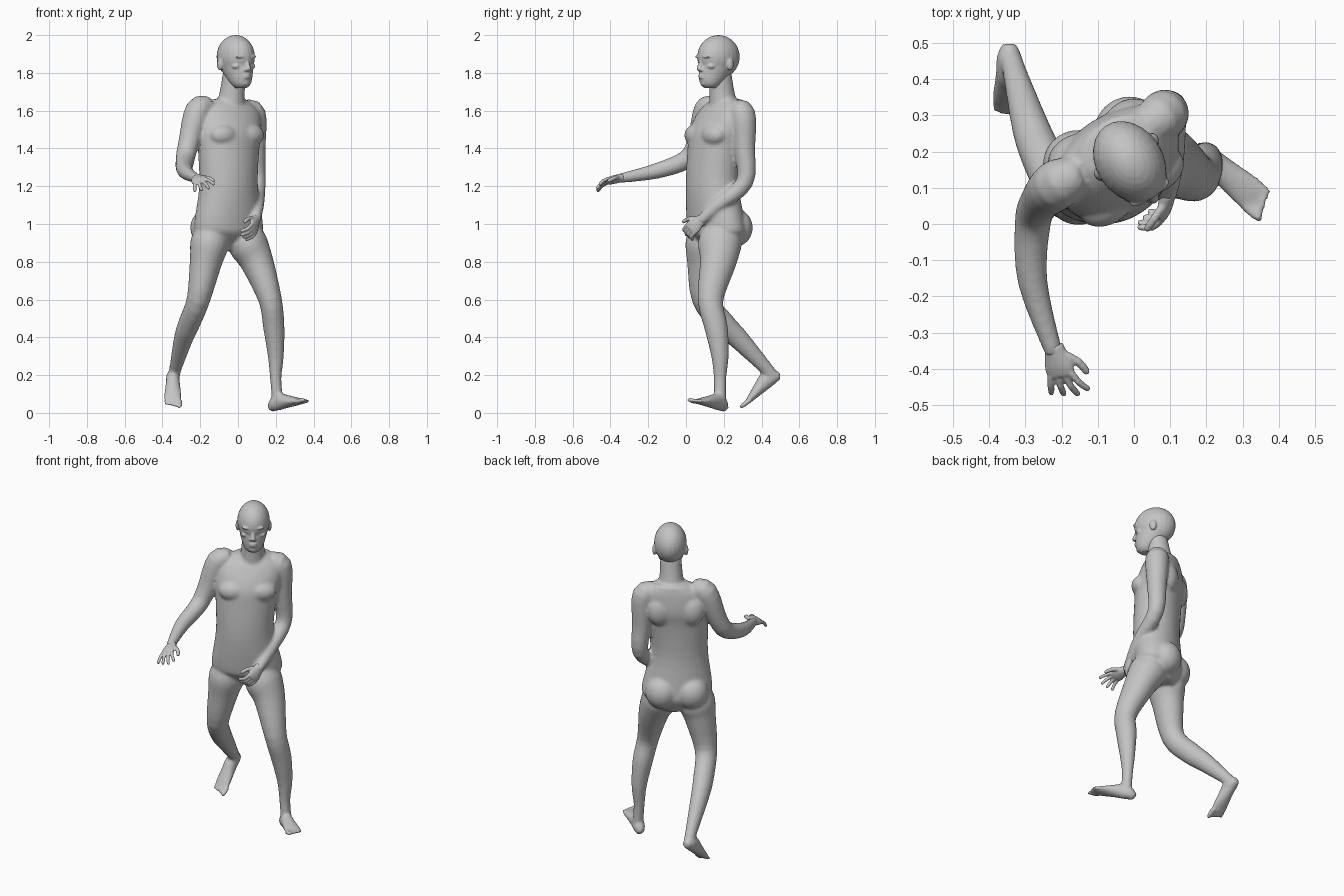
import bpy
import bmesh
import math
from mathutils import Vector, Matrix

if "Cube" in bpy.data.objects:
    bpy.data.objects.remove(bpy.data.objects["Cube"], do_unlink=True)

# Single plain grey for the whole figure
grey = bpy.data.materials.new("plain grey")
grey.use_nodes = True
colour = (0.55, 0.55, 0.55, 1)
grey.diffuse_color = colour
grey.node_tree.nodes["Principled BSDF"].inputs["Base Color"].default_value = colour

# Facing frame of the upper body, which is turned towards its left
TURN = Matrix.Rotation(math.radians(33), 4, "Z")
SIDE = TURN @ Vector((1, 0, 0))
FORWARD = TURN @ Vector((0, -1, 0))
ACROSS = Vector((1, 0, 0))
UP = Vector((0, 0, 1))
CHEST = Vector((-.05, .17, 0))
PELVIS = Vector((-.055, .165, 0))
SKULL = Vector((-.012, .172, 0))


def spline(rows, steps):
    """Smoothly interpolate rows of centre, width and depth."""
    rows = [Vector(row) for row in rows]
    result = []
    for i in range(len(rows) - 1):
        a, b = rows[max(i - 1, 0)], rows[i]
        c, d = rows[i + 1], rows[min(i + 2, len(rows) - 1)]
        for k in range(steps):
            t = k / steps
            result.append(b + (c - a) * (t / 2)
                          + (a * 2 - b * 5 + c * 4 - d) * (t * t / 2)
                          + (b * 3 - a - c * 3 + d) * (t ** 3 / 2))
    return result + [rows[-1]]


def loft(bm, rows, side=ACROSS, flat=False, segments=24, steps=4):
    """Skin a closed tube of elliptical rings; flat keeps every ring level."""
    path = spline(rows, steps)
    rings = []
    for i, row in enumerate(path):
        before, after = path[max(i - 1, 0)], path[min(i + 1, len(path) - 1)]
        tangent = UP if flat else Vector((after - before)[:3]).normalized()
        wide = (side - tangent * side.dot(tangent)).normalized()
        deep = tangent.cross(wide)
        centre, width, depth = Vector(row[:3]), row[3], row[4]
        ring = []
        for k in range(segments):
            angle = math.tau * k / segments
            offset = wide * width * math.cos(angle) + deep * depth * math.sin(angle)
            ring.append(bm.verts.new(centre + offset))
        rings.append(ring)
    for low, high in zip(rings, rings[1:]):
        for k in range(segments):
            n = (k + 1) % segments
            bm.faces.new((low[k], low[n], high[n], high[k]))
    bm.faces.new(rings[0][::-1])
    bm.faces.new(rings[-1])


def limb(bm, rows, ratio=1.0):
    """Tube through rows of x, y, z and radius."""
    loft(bm, [(x, y, z, r, r * ratio) for x, y, z, r in rows])


def blob(bm, origin, u, v, z, radii):
    """Ellipsoid placed sideways, forward and up in the turned frame."""
    place = origin + SIDE * u + FORWARD * v + UP * z
    matrix = Matrix.Translation(place) @ TURN @ Matrix.Diagonal((*radii, 1))
    bmesh.ops.create_uvsphere(bm, u_segments=24, v_segments=16, radius=1, matrix=matrix)


def digit(bm, points, radius):
    """Rounded, tapering finger or toe."""
    heading = (points[-1] - points[-2]).normalized()
    rows = [(*p, radius * (1 - i / 12), radius * (1 - i / 12)) for i, p in enumerate(points)]
    rows.append((*(points[-1] + heading * radius * .6), radius * .4, radius * .4))
    side = ACROSS if abs(heading.x) < .9 else UP
    loft(bm, rows, side, segments=12, steps=2)


def finish(bm, name, voxel, passes):
    """Blend the overlapping volumes into one smooth skin."""
    bmesh.ops.recalc_face_normals(bm, faces=bm.faces)
    mesh = bpy.data.meshes.new(name)
    bm.to_mesh(mesh)
    bm.free()
    mesh.materials.append(grey)
    part = bpy.data.objects.new(name, mesh)
    bpy.context.collection.objects.link(part)
    blend = part.modifiers.new("blend", "REMESH")
    blend.mode = "VOXEL"
    blend.voxel_size = voxel
    blend.use_smooth_shade = True
    soften = part.modifiers.new("soften", "SMOOTH")
    soften.factor = .5
    soften.iterations = passes


# Torso: level rings whose centres follow the hollow of the back
body = bmesh.new()
torso = [(.86, .07, .06), (.94, .18, .12), (1, .2, .13), (1.2, .165, .13),
         (1.4, .175, .13), (1.5, .19, .13), (1.6, .18, .1), (1.66, .1, .07)]
loft(body, [(CHEST.x, .14 + .4 * (z - 1.22) ** 2, z, w, d) for z, w, d in torso],
     SIDE, flat=True, segments=32)

# Neck
limb(body, [(-.04, .2, 1.6, .08), (-.03, .19, 1.7, .066), (-.02, .18, 1.8, .06)])

# Chest, shoulder blade and buttock muscles
for s in (-1, 1):
    blob(body, CHEST, s * .08, .08, 1.47, (.085, .06, .06))
    blob(body, CHEST, s * .09, -.08, 1.5, (.075, .055, .09))
    blob(body, PELVIS, s * .085, -.06, .98, (.095, .09, .1))

# Left arm drawn back, right arm reaching forward
limb(body, [(.03, .26, 1.6, .05), (.08, .3, 1.58, .068), (.09, .31, 1.4, .056),
            (.1, .31, 1.22, .046), (.1, .17, 1.1, .038), (.09, .07, 1.01, .026)])
limb(body, [(-.15, .14, 1.62, .05), (-.21, .11, 1.6, .07), (-.26, .06, 1.43, .056),
            (-.28, 0, 1.34, .05), (-.28, -.16, 1.28, .041), (-.22, -.36, 1.24, .024)])

# Left leg planted in front, right leg trailing with a bent knee
limb(body, [(.02, .2, 1, .08), (.05, .18, .9, .105), (.1, .17, .8, .088),
            (.17, .13, .6, .062), (.19, .16, .45, .056), (.2, .18, .3, .042),
            (.2, .18, .18, .03), (.21, .18, .06, .03)], 1.1)
limb(body, [(-.13, .13, 1, .08), (-.15, .11, .9, .102), (-.17, .1, .8, .086),
            (-.21, .1, .6, .062), (-.26, .2, .47, .057), (-.29, .28, .39, .05),
            (-.33, .42, .24, .033), (-.34, .45, .2, .033)], 1.1)


def foot(bm, heel, heading, medial):
    """Sole-aligned foot with five toes; medial picks the big toe's side."""
    heel, heading = Vector(heel), Vector(heading).normalized()
    side = heading.cross(UP).normalized()
    up = side.cross(heading)
    profile = [(0, .02, .02), (.03, .034, .036), (.07, .036, .045),
               (.12, .04, .035), (.19, .047, .02), (.22, .044, .013)]
    loft(bm, [(*(heel + heading * d + up * h), w, h) for d, w, h in profile], side)
    for i in range(5):
        start = heel + heading * .21 + up * .013 + side * medial * .018 * (2 - i)
        reach = heading * (.052 - .007 * i)
        digit(bm, [start, start + reach / 2, start + reach], .015 if i == 0 else .011)


foot(body, (.175, .205, 0), (.76, -.63, .22), 1)
foot(body, (-.345, .51, .18), (0, -.8, -.6), -1)
finish(body, "body", .009, 5)

# Skull and jaw
head = bmesh.new()
blob(head, SKULL, 0, 0, 1.885, (.093, .12, .115))
jaw = [(1.72, .05, .03, .035), (1.74, .05, .05, .055), (1.78, .03, .067, .083),
       (1.85, 0, .085, .11), (1.9, 0, .08, .1)]
loft(head, [(*(SKULL + FORWARD * v + UP * z), w, d) for z, v, w, d in jaw],
     SIDE, flat=True, segments=32)

# Nose, lips and chin
nose = [(1.81, .11, .012), (1.82, .12, .016), (1.85, .113, .011), (1.89, .1, .009)]
loft(head, [(*(SKULL + FORWARD * v + UP * z), r, r) for z, v, r in nose], SIDE, flat=True)
for z in (1.776, 1.788):
    blob(head, SKULL, 0, .107, z, (.023, .014, .006))
blob(head, SKULL, 0, .09, 1.746, (.026, .02, .016))

# Brows, eyes, cheeks, nostrils and ears
for s in (-1, 1):
    blob(head, SKULL, s * .034, .1, 1.886, (.03, .018, .009))
    blob(head, SKULL, s * .035, .09, 1.865, (.016, .016, .011))
    blob(head, SKULL, s * .046, .076, 1.835, (.025, .024, .016))
    blob(head, SKULL, s * .013, .114, 1.816, (.009, .011, .008))
    blob(head, SKULL, s * .09, -.016, 1.846, (.013, .02, .033))
finish(head, "head", .005, 3)


def hand(name, wrist, forward, thumb_side, palm_side, bend, spread):
    """Palm, four bent fingers and a thumb."""
    bm = bmesh.new()
    wrist, f = Vector(wrist), Vector(forward).normalized()
    t = Vector(thumb_side)
    t = (t - f * t.dot(f)).normalized()
    curl = f.cross(t)
    if curl.dot(Vector(palm_side)) < 0:
        curl.negate()
    palm = [(0, .026, .023), (.03, .034, .021), (.065, .042, .018), (.09, .038, .012)]
    loft(bm, [(*(wrist + f * d), w, h) for d, w, h in palm], t)
    for i in range(4):
        k = 1.5 - i
        length = .04 - .004 * abs(k - .5)
        start = wrist + f * .084 + t * k * .02
        first = (f + t * k * spread + curl * bend * .6).normalized()
        last = (f * (1 - bend * .6) + t * k * spread + curl * bend * 1.2).normalized()
        middle = start + first * length
        digit(bm, [start, middle, middle + last * length], .0105)
    root = wrist + f * .03 + t * .022
    joint = root + f * .03 + t * .032 + curl * .012
    digit(bm, [root, joint, joint + f * .034 + (t + curl) * .012], .0125)
    finish(bm, name, .0045, 3)


hand("right_hand", (-.222, -.335, 1.245), (.24, -.95, -.2), (.85, .15, .35), (.3, 0, -.9), .45, .24)
hand("left_hand", (.094, .088, 1.03), (-.14, -.72, -.65), (-.3, -.6, .6), (-.8, .3, -.5), 1, .05)
